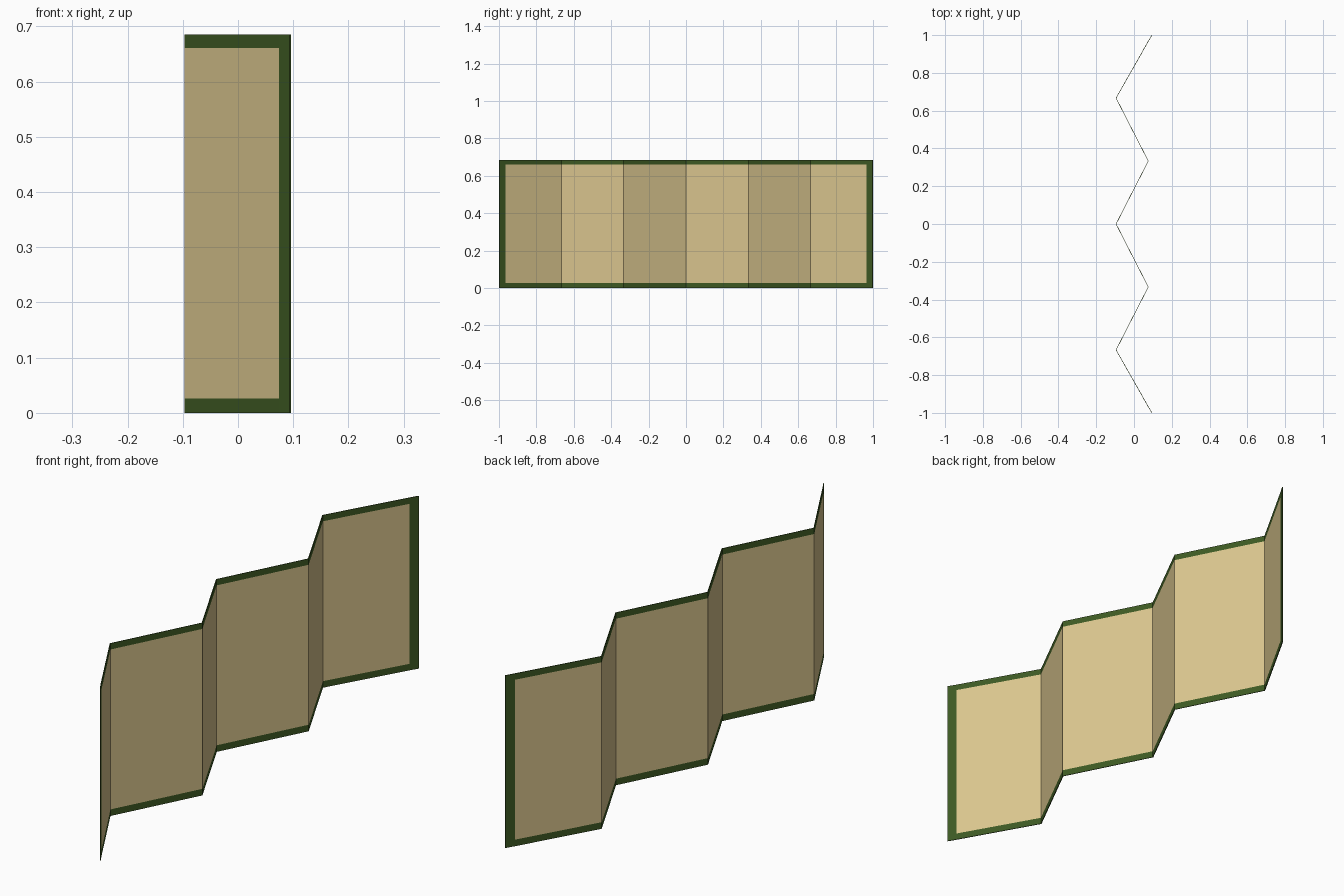
import bpy, bmesh

if "Cube" in bpy.data.objects:
    bpy.data.objects.remove(bpy.data.objects["Cube"])

HEIGHT = 0.685
BORDER = 0.026
THICKNESS = 0.003


def make_material(name, color):
    mat = bpy.data.materials.new(name)
    mat.diffuse_color = (*color, 1.0)
    mat.use_nodes = True
    mat.node_tree.nodes["Principled BSDF"].inputs["Base Color"].default_value = mat.diffuse_color
    return mat


# Zigzag plan: six panels, with a narrow border strip at each free end
stations = [(0.0945, -0.999), (0.0755, -0.967)]
for i in range(1, 6):
    stations.append((-0.095 if i % 2 else 0.0755, -1 + i / 3))
stations += [(0.0755, 0.967), (0.0945, 0.999)]
levels = [0.0, BORDER, HEIGHT - BORDER + 0.002, HEIGHT]

# Pleated sheet: outer ring of cells is the border, inner cells are the panels
bm = bmesh.new()
grid = [[bm.verts.new((x, y, z)) for z in levels] for x, y in stations]
last_col, last_row = len(stations) - 2, len(levels) - 2
for c in range(last_col + 1):
    for r in range(last_row + 1):
        face = bm.faces.new((grid[c][r], grid[c + 1][r],
                             grid[c + 1][r + 1], grid[c][r + 1]))
        face.material_index = int(c in (0, last_col) or r in (0, last_row))
mesh = bpy.data.meshes.new("folding_screen")
bm.to_mesh(mesh)
bm.free()

mesh.materials.append(make_material("panel_tan", (0.71, 0.57, 0.275)))
mesh.materials.append(make_material("border_green", (0.048, 0.102, 0.017)))
screen = bpy.data.objects.new("folding_screen", mesh)
bpy.context.collection.objects.link(screen)

# Thin sheet thickness, with a rim in the border colour
solid = screen.modifiers.new("thickness", 'SOLIDIFY')
solid.thickness = THICKNESS
solid.offset = 0
